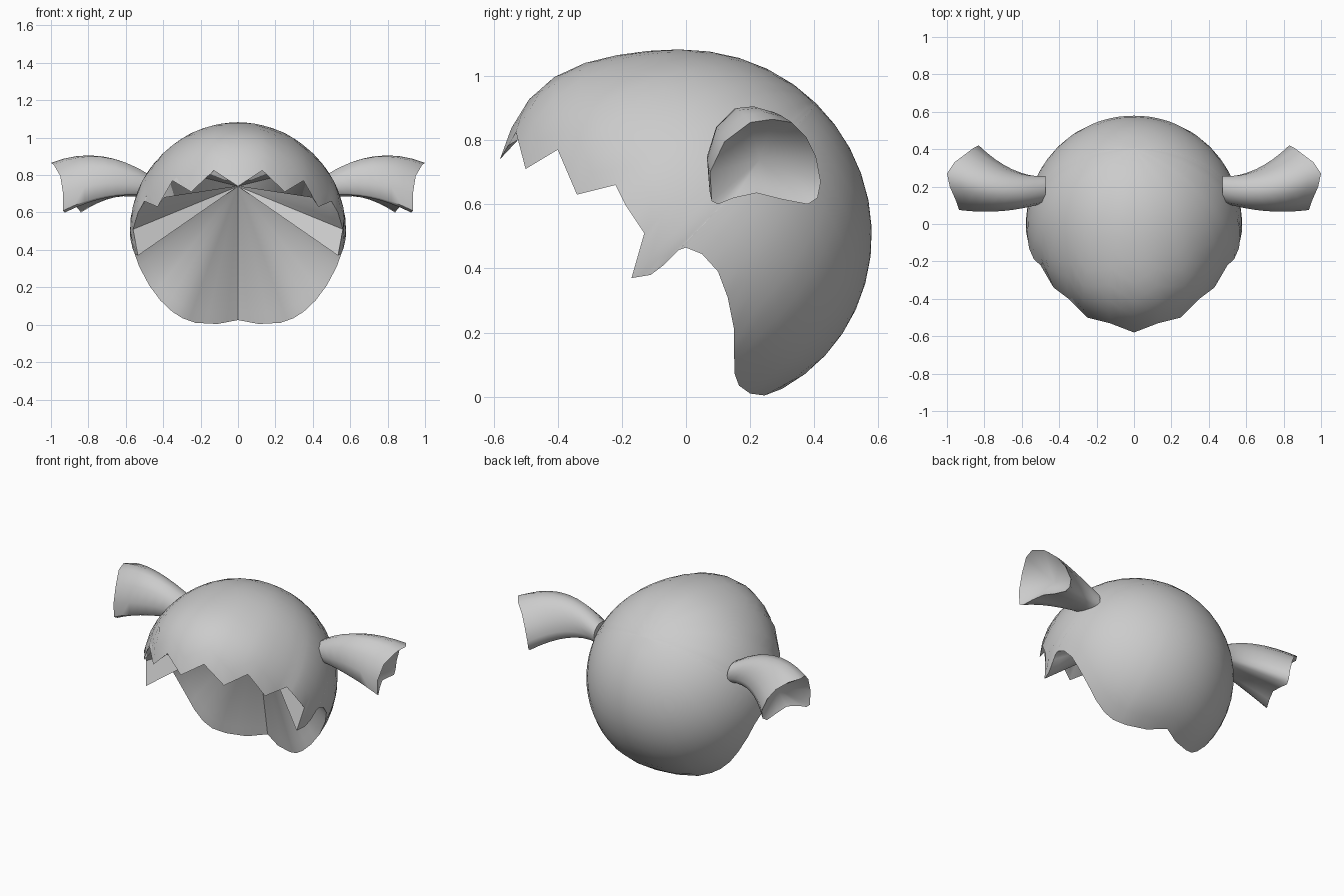
import bpy, bmesh, math
from mathutils import Vector

if "Cube" in bpy.data.objects:
    bpy.data.objects.remove(bpy.data.objects["Cube"])

CENTRE = Vector((0, 0, 0.5))
BASE_R = 0.58

hair = bpy.data.materials.new("hair_grey")
hair.diffuse_color = (0.6, 0.6, 0.6, 1)
hair.use_nodes = True
hair.node_tree.nodes["Principled BSDF"].inputs["Base Color"].default_value = hair.diffuse_color


def finish(name, bm, angle):
    bmesh.ops.recalc_face_normals(bm, faces=bm.faces)
    mesh = bpy.data.meshes.new(name)
    bm.to_mesh(mesh)
    bm.free()
    obj = bpy.data.objects.new(name, mesh)
    bpy.context.collection.objects.link(obj)
    mesh.materials.append(hair)
    bpy.ops.object.select_all(action='DESELECT')
    obj.select_set(True)
    bpy.context.view_layer.objects.active = obj
    bpy.ops.object.shade_smooth_by_angle(angle=math.radians(angle))
    return obj


def bridge(bm, a, b):
    n = len(a)
    for i in range(n):
        j = (i + 1) % n
        bm.faces.new((a[i], a[j], b[j], b[i]))


def fan(bm, ring, tip):
    n = len(ring)
    for i in range(n):
        bm.faces.new((ring[i], ring[(i + 1) % n], tip))


def radius(d):
    """Round head with a swelling over the forehead."""
    a = math.degrees(math.atan2(d.z, d.y))
    return BASE_R + 0.06 * math.exp(-((a - 135) / 24) ** 2) * (1 - d.x * d.x) ** 2


# Hairline, from the middle of the fringe round one side to the nape
fringe = [(0, -.58, .74), (.13, -.53, .825), (.25, -.5, .71),
          (.35, -.4, .77), (.43, -.34, .63), (.5, -.22, .66)]
side = [(-.19, .6), (-.13, .51), (-.17, .37), (-.11, .38), (-.07, .41),
        (-.03, .455), (0, .465), (.05, .445), (.1, .39), (.13, .31),
        (.15, .21), (.15, .13), (.152, .07), (.165, .035), (.2, .01)]
half = [Vector(p) for p in fringe]
for y, z in side:
    x = math.sqrt(max(0.0, .576 ** 2 - y * y - (z - .5) ** 2))
    half.append(Vector((x, y, z)))
half += [Vector((.11, .245, .004)), Vector((0, .3, .025))]
loop = half + [Vector((-p.x, p.y, p.z)) for p in reversed(half[1:-1])]
edge = []
for i, p in enumerate(loop):
    q = loop[(i + 1) % len(loop)]
    edge += [p, (p + q) / 2]

# Hair shell: arcs from the crown to the hairline
bm = bmesh.new()
crown = Vector((0, .7, .714)).normalized()
RINGS = 12
rings = []
for k in range(1, RINGS + 1):
    t = k / RINGS
    ring = []
    for p in edge:
        off = p - CENTRE
        end = off.normalized()
        ang = crown.angle(end)
        d = (crown * math.sin((1 - t) * ang) + end * math.sin(t * ang)) / math.sin(ang)
        r = radius(d) + (off.length - radius(end)) * t ** 4
        ring.append(bm.verts.new(CENTRE + d * r))
    rings.append(ring)
fan(bm, rings[0], bm.verts.new(CENTRE + crown * radius(crown)))
for a, b in zip(rings, rings[1:]):
    bridge(bm, a, b)

# Hollow inside: thin fringe teeth, then facets meeting at one inner point
hollow = Vector((0, .18, .74))
inner = []
for p in edge:
    s = min(1, max(0, (p.z - .6) / .1))
    s = s * s * (3 - 2 * s)
    q = p.lerp(hollow, .08)
    q.z += max(0, .83 - q.z) * s
    inner.append(bm.verts.new(q))
bridge(bm, rings[-1], inner)
fan(bm, inner, bm.verts.new(hollow))
finish("hair_shell", bm, 50)

# Pigtail: flared tube from a small round root to a jagged open end
rim = [(1.0, .27, .865), (.985, .2, .855), (.95, .12, .795), (.935, .075, .7),
       (.935, .08, .61), (.925, .1, .6), (.9, .15, .62), (.87, .22, .635),
       (.85, .3, .615), (.84, .38, .6), (.83, .41, .62), (.83, .42, .67),
       (.86, .405, .75), (.9, .375, .81), (.96, .33, .855)]
bm = bmesh.new()
STEPS = 8
rings = []
for k in range(STEPS + 1):
    t = k / STEPS
    ring = []
    for p in rim:
        a = math.atan2(p[2] - .74, p[1] - .23)
        bow = Vector((0, -.035 - .01 * math.cos(a), .05 + .02 * math.sin(a)))
        root = Vector((.472, .185 + .073 * math.cos(a), .738 + .065 * math.sin(a)))
        ring.append(bm.verts.new(root.lerp(Vector(p), t) + bow * 4 * t * (1 - t)))
    rings.append(ring)
bm.faces.new(rings[0])
for a, b in zip(rings, rings[1:]):
    bridge(bm, a, b)
fan(bm, rings[-1], bm.verts.new((.8, .23, .74)))
pigtails = finish("pigtails", bm, 50)
mirror = pigtails.modifiers.new("both_sides", 'MIRROR')
mirror.use_axis[0] = True
mirror.use_mirror_merge = False
